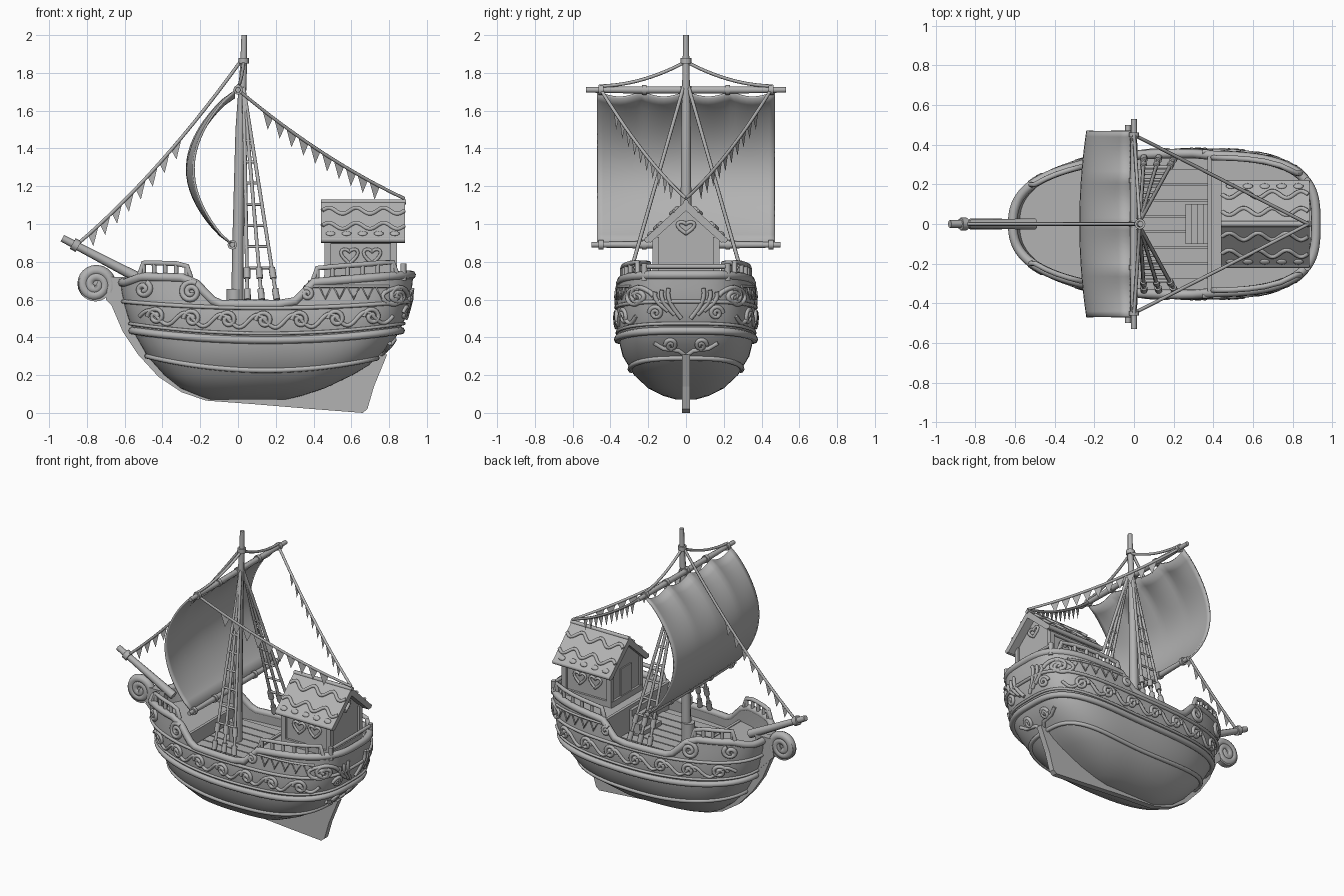
import bpy, bmesh, math
from mathutils import Vector

if "Cube" in bpy.data.objects:
    bpy.data.objects.remove(bpy.data.objects["Cube"], do_unlink=True)

grey = bpy.data.materials.new("plain grey")
grey.use_nodes = True
grey.diffuse_color = (0.45, 0.45, 0.45, 1)
grey.node_tree.nodes["Principled BSDF"].inputs["Base Color"].default_value = grey.diffuse_color
PI = math.pi


# ---- helpers ----
def add(name, data):
    ob = bpy.data.objects.new(name, data)
    data.materials.append(grey)
    bpy.context.collection.objects.link(ob)
    return ob


def mesh(name, verts, faces, solid=True):
    me = bpy.data.meshes.new(name)
    me.from_pydata([tuple(v) for v in verts], [], faces)
    if solid:
        bm = bmesh.new()
        bm.from_mesh(me)
        bmesh.ops.recalc_face_normals(bm, faces=bm.faces)
        bm.to_mesh(me)
        bm.free()
    return add(name, me)


def tube(name, paths, r, closed=False, taper=None):
    """One curve object holding several round polylines."""
    cu = bpy.data.curves.new(name, "CURVE")
    cu.dimensions = "3D"
    cu.bevel_depth, cu.bevel_resolution, cu.use_fill_caps = r, 2, True
    for path in paths:
        sp = cu.splines.new("POLY")
        sp.points.add(len(path) - 1)
        for i, p in enumerate(path):
            sp.points[i].co = (*p, 1)
            sp.points[i].radius = taper[i] if taper else 1
        sp.use_cyclic_u = closed
    return add(name, cu)


def extrude(name, outline, lo, hi, axis):
    """Extrude a closed outline: (x, z) along y, or (y, z) along x."""
    put = (lambda a, b, t: (a, t, b)) if axis == "y" else (lambda a, b, t: (t, a, b))
    n = len(outline)
    verts = [put(a, b, t) for t in (lo, hi) for a, b in outline]
    faces = [tuple(range(n)), tuple(range(n, 2 * n))]
    faces += [(i, (i + 1) % n, n + (i + 1) % n, n + i) for i in range(n)]
    return mesh(name, verts, faces)


def box(name, x, y, z):
    return extrude(name, [(x[0], z[0]), (x[1], z[0]), (x[1], z[1]), (x[0], z[1])], y[0], y[1], "y")


def interp(table, t):
    for (a, va), (b, vb) in zip(table, table[1:]):
        if t <= b:
            k = max(0, (t - a) / (b - a))
            return va + (vb - va) * k
    return table[-1][1]


def sag(a, b, drop, n=20):
    a, b = Vector(a), Vector(b)
    return [a.lerp(b, i / n) - Vector((0, 0, drop * 4 * i / n * (1 - i / n))) for i in range(n + 1)]


def spiral(cx, cz, r, turns=1.75, start=0.0, way=1, n=28):
    return [(cx + way * r * (1 - .85 * i / n) * math.cos(start + 2 * PI * turns * i / n),
             cz + r * (1 - .85 * i / n) * math.sin(start + 2 * PI * turns * i / n)) for i in range(n + 1)]


# ---- hull form: rounded bow, squarer stern ----
BOW = [(.07, -.15), (.12, -.29), (.2, -.39), (.3, -.48), (.45, -.565), (.6, -.61), (.75, -.63)]
STERN = [(.07, .25), (.1, .38), (.16, .54), (.25, .69), (.35, .8), (.45, .87), (.6, .915), (.75, .93)]
BEAM = [(.07, .05), (.09, .12), (.13, .2), (.2, .275), (.3, .335), (.4, .36), (.5, .37), (.6, .365), (.75, .35)]
RIM = [(-.6, .69), (-.52, .72), (-.3, .715), (-.22, .68), (-.15, .6), (-.1, .575), (.28, .575),
       (.35, .62), (.4, .69), (.9, .73)]
BOW_POWER, STERN_POWER = 2.5, 3.2


def form(z):
    b, s = interp(BOW, z), interp(STERN, z)
    return b, s, b + .6 * (s - b), interp(BEAM, z)


def hull_point(a, z, inset=0.0):
    b, s, mid, w = form(z)
    c, sn = math.cos(a), math.sin(a)
    power, reach = (BOW_POWER, b + inset - mid) if c >= 0 else (STERN_POWER, s - inset - mid)
    return Vector((mid + reach * abs(c) ** (2 / power),
                   math.copysign((w - inset) * abs(sn) ** (2 / power), sn), z))


def half_beam(x, z):
    b, s, mid, w = form(z)
    power, reach = (BOW_POWER, mid - b) if x < mid else (STERN_POWER, s - mid)
    return w * max(0, 1 - (abs(x - mid) / reach) ** power) ** (1 / power)


def stern_x(y, z):
    b, s, mid, w = form(z)
    return mid + (s - mid) * max(0, 1 - (abs(y) / w) ** STERN_POWER) ** (1 / STERN_POWER)


def rim(x):
    return interp(RIM, x)


def on_sides(path, out=.004):
    return [[(x, s * (half_beam(x, z) + out), z) for x, z in path] for s in (-1, 1)]


def on_stern(path):
    return [[(stern_x(y, z) + .004, s * y, z) for y, z in path] for s in (-1, 1)]


# ---- hull shell with inner bulwark ----
N = 120
angles = [2 * PI * i / N for i in range(N)]
rings = [[hull_point(a, z) for a in angles] for z in (.07, .09, .13, .2, .25, .3, .36, .42, .5)]
for part, inset in ((.35, 0), (.7, 0), (1, 0), (1, .03), (.4, .03), (0, .03)):
    rings.append([hull_point(a, .5 + part * (rim(hull_point(a, .62).x) - .5), inset) for a in angles])
faces = [(r * N + i, r * N + (i + 1) % N, (r + 1) * N + (i + 1) % N, (r + 1) * N + i)
         for r in range(len(rings) - 1) for i in range(N)]
mesh("hull", [p for ring in rings for p in ring], faces + [tuple(range(N))])


# ---- wales and rim trim ----
def around(height, out):
    path = []
    for a in angles:
        x = hull_point(a, .5).x
        for _ in range(3):
            x = hull_point(a, height(x)).x
        path.append(hull_point(a, height(x), -out))
    return path


tube("rim_trim", [around(rim, -.01)], .024, True)
tube("upper_wale", [around(lambda x: .555 + .06 * (x - .15) ** 2, .002)], .011, True)
tube("main_wale", [around(lambda x: .385 + .1 * (x - .15) ** 2, .004)], .02, True)
tube("thin_wale", [around(lambda x: .42 + .1 * (x - .15) ** 2, .002)], .009, True)
tube("lower_wale", [around(lambda x: .225 + .19 * (x - .15) ** 2, .002)], .014, True)

# ---- keel, stem and figurehead scroll ----
extrude("keel", [(-.68, .66), (-.67, .57), (-.61, .43), (-.53, .31), (-.42, .19), (-.3, .11), (-.17, .065),
                 (.1, .045), (.4, .02), (.66, 0), (.685, .02), (.72, .14), (.79, .31), (.6, .3), (0, .15),
                 (-.3, .2), (-.45, .35), (-.58, .66)], -.02, .02, "y")
tube("scroll", [[(x, 0, z) for x, z in spiral(-.755, .68, .085, 2.2, -.5, 1, 50)]], .029)
extrude("scroll_core", [(-.755 + .09 * math.cos(a), .68 + .09 * math.sin(a)) for a in angles[::5]], -.018, .018, "y")
extrude("scroll_neck", [(-.7, .6), (-.6, .5), (-.55, .72), (-.68, .72)], -.025, .025, "y")
tube("bowsprit", [[(-.93, 0, .925), (-.87, 0, .893), (-.5, 0, .7)]], .024, False, [.8, .85, 1.2])
tube("bowsprit_band", [[(-.875, 0, .897), (-.845, 0, .88)]], .032)


# ---- decks, bulkheads, planks and stairs ----
def deck(name, x0, x1, z):
    xs = [x0 + (x1 - x0) * (1 - math.cos(PI * i / 24)) / 2 for i in range(25)]
    verts = [(x, s * half_beam(x, z) * .96, z) for x in xs for s in (-1, 1)]
    mesh(name, verts, [(2 * i, 2 * i + 2, 2 * i + 3, 2 * i + 1) for i in range(24)], False)


deck("main_deck", -.3, .45, .51)
deck("fore_deck", -.585, -.2, .6)
deck("aft_deck", .38, .905, .69)
box("fore_bulkhead", (-.22, -.2), (-.31, .31), (.5, .605))
box("aft_bulkhead", (.37, .39), (-.34, .34), (.5, .7))
for i in range(7):
    y = -.24 + .08 * i
    box("deck_plank", (-.19, .37), (y - .036, y + .036), (.505, .52))
for i in range(4):
    box("stair", (.26 + .03 * i, .385), (-.1, .1), (.52, .55 + .042 * i))


# ---- side railings ----
def railing(name, x0, x1, n):
    for s in (-1, 1):
        xs = [x0 + (x1 - x0) * i / n for i in range(n + 1)]
        top = [Vector((x, s * (half_beam(x, .7) - .02), rim(x) + .075)) for x in xs]
        tube(name + "_bar", [[top[0] - Vector((.02, 0, .06))] + top + [top[-1] - Vector((-.02, 0, .06))]], .014)
        tube(name + "_posts", [[p, p - Vector((0, 0, .09))] for p in top], .012)


railing("fore_rail", -.5, -.27, 4)
railing("aft_rail", .42, .82, 5)
tube("stern_posts", [[(.875, y, .7), (.875, y, .79)] for y in (-.22, .22)], .016)
tube("stern_bar", [[(.875, y, .775) for y in (-.22, .22)]], .012)

# ---- carved hull ornament: running waves, each ending in a curl ----
def sheer(x):
    return .485 + .06 * (x - .15) ** 2


wave = []
for i in range(121):
    x = -.52 + 1.34 * i / 120
    wave.append((x, sheer(x) + .033 * math.sin(2 * PI * 7 * i / 120)))
curls = []
for i in range(7):
    x = -.435 + .191 * i
    curls += on_sides(spiral(x, sheer(x) + .005, .045, 1.5, 0, -1))
tube("wave_band", on_sides(wave), .011)
tube("wave_curls", curls, .012)
tube("fore_curls", on_sides(spiral(-.25, .64, .055, 1.8, 1)) + on_sides(spiral(-.5, .655, .04, 1.5, 2, -1)), .015)
tube("aft_curls", on_sides(spiral(.365, .63, .03, 1.5, 1, -1)) + on_sides(spiral(.85, .62, .05)), .013)
flags = []
for i in range(5):
    x = .43 + .075 * i
    flags += on_sides([(x, .668), (x + .065, .668), (x + .033, .605)])
tube("hull_pennants", flags, .007, True)
tube("hull_pennant_line", on_sides([(.4 + .04 * i, .67) for i in range(11)]), .008)

# leaf sprays and curls on the stern
sprays = []
for k in range(3):
    sprays += on_stern([(.025 + .035 * k + .07 * math.sin(PI * .6 * t / 8), .5 + .02 * k + (.16 - .03 * k) * t / 8)
                        for t in range(9)])
tube("stern_leaves", sprays, .012)
tube("stern_curls", on_stern(spiral(.16, .53, .035)) + on_stern(spiral(.27, .61, .05, 1.7, 1, -1))
     + on_stern(spiral(.08, .36, .03)) + on_stern([(.0, .3), (.04, .33), (.12, .34), (.17, .37)]), .012)

# ---- cabin ----
extrude("cabin", [(-.16, .69), (.16, .69), (.16, .93), (0, 1.08), (-.16, .93)], .47, .83, "x")
extrude("cabin_roof", [(0, 1.125), (.21, .93), (.19, .9), (0, 1.07), (-.19, .9), (-.21, .93)], .44, .885, "x")
box("cabin_base", (.455, .845), (-.175, .175), (.69, .73))
for x in (.475, .825):
    for y in (-.16, .16):
        box("corner_post", (x - .017, x + .017), (y - .017, y + .017), (.7, .93))
box("cabin_door", (.462, .472), (-.06, .06), (.73, .92))
heart = [(.045 * math.sin(a) ** 3, .0028 * (13 * math.cos(a) - 5 * math.cos(2 * a) - 2 * math.cos(3 * a)))
         for a in angles[::5]]
for s in (-1, 1):
    tube("side_hearts", [[(cx + u, s * .163, .835 + v) for u, v in heart] for cx in (.59, .71)], .009, True)
    tube("cabin_beam", [[(.47, s * .165, .91), (.83, s * .165, .91)]], .014)
tube("gable_heart", [[(.835, u, .985 + v * .8) for u, v in heart]], .01, True)


def roof_y(z):
    return .21 * (1.125 - z) / .195 + .003


for s in (-1, 1):
    icing = []
    for z0 in (1.07, .99):
        zs = [z0 + .016 * math.sin(2 * PI * 3 * i / 42) for i in range(43)]
        icing.append([(.445 + .435 * i / 42, s * roof_y(z), z) for i, z in enumerate(zs)])
    tube("roof_icing", icing, .011)
    tube("roof_eave", [[(.44, s * .205, .917), (.885, s * .205, .917)]], .016)
    for i in range(5):
        bpy.ops.mesh.primitive_uv_sphere_add(segments=10, ring_count=6, location=(.49 + .085 * i, s * roof_y(.95), .95))
        ob = bpy.context.object
        ob.name, ob.scale, ob.rotation_euler = "roof_button", (.026, .018, .009), (-s * .75, 0, 0)
        ob.data.materials.append(grey)
tube("roof_ridge", [[(.44, 0, 1.117), (.89, 0, 1.117)]], .014)

# ---- mast and yards ----
tube("mast", [[(-.005, 0, .5), (0, 0, .9), (.012, 0, 1.5), (.03, 0, 1.85), (.033, 0, 2)]], .03, False,
     [1.1, 1, .85, .6, .5])
tube("mast_foot", [[(-.02, 0, .5), (-.02, 0, .655)]], .042)
tube("mast_band", [[(.03, 0, 1.85), (.03, 0, 1.88)], [(.012, 0, 1.69), (.012, 0, 1.73)]], .028)
for name, x, z, w in (("upper", 0, 1.71, .53), ("lower", -.03, .89, .5)):
    tube(name + "_yard", [[(x, y * w, z) for y in (-1, -.5, .5, 1)]], .019, False, [.75, 1, 1, .75])
    tube(name + "_yard_bands", [[(x, y - .012, z), (x, y + .012, z)] for y in (-.45, -.22, 0, .22, .45)], .026)

# ---- billowing sail ----
rows, cols, verts = 20, 32, []
for r in range(rows + 1):
    t = r / rows
    for c in range(cols + 1):
        u = 2 * c / cols - 1
        dip = .03 * abs(math.sin(2 * PI * u)) * (1 - t) ** 3
        belly = (.24 - .035 * u * u) * math.sin(PI * t) ** .8
        verts.append((-.02 - .02 * t - belly, .47 * u, 1.7 - .8 * t - dip))
W = cols + 1
sail = mesh("sail", verts, [(r * W + c, r * W + c + 1, (r + 1) * W + c + 1, (r + 1) * W + c)
                            for r in range(rows) for c in range(cols)])
mod = sail.modifiers.new("thickness", "SOLIDIFY")
mod.thickness, mod.offset = .012, 0


# ---- rigging and pennant lines ----
def pennants(name, path, first, last, size):
    verts = []
    for a, b in list(zip(path, path[1:]))[first:last]:
        mid = a.lerp(b, .5)
        verts += [a.lerp(b, .05), a.lerp(b, .95), mid - Vector((0, 0, size))]
    mesh(name, verts, [(i, i + 1, i + 2) for i in range(0, len(verts), 3)], False)


stay = sag((.02, 0, 1.87), (-.86, 0, .885), .06, 14)
tube("fore_stay", [stay], .009)
pennants("fore_pennants", stay, 5, 13, .085)
for s in (-1, 1):
    line = sag((0, s * .45, 1.71), (.88, 0, 1.135), .04, 14)
    tube("aft_stay", [line], .009)
    pennants("aft_pennants", line, 2, 12, .085)
    tube("yard_lift", [sag((.03, 0, 1.86), (0, s * .46, 1.73), .03)], .009)
    shrouds = [sag((.03, s * .015, 1.72), (x, s * .335, .6), 0) for x in (.05, .125, .205)]
    tube("shrouds", shrouds, .01)
    tube("ratlines", [[sh[k] for sh in shrouds] for k in range(5, 18, 2)], .008)
    tube("deadeyes", [[sh[i], sh[i + 1]] for sh in shrouds for i in (17, 19)], .018)

# ---- smooth shading with sharp edges kept ----
bpy.ops.object.select_all(action="DESELECT")
for ob in bpy.context.scene.objects:
    if ob.type == "MESH" and len(ob.data.polygons) > 20:
        ob.select_set(True)
        bpy.context.view_layer.objects.active = ob
bpy.ops.object.shade_smooth_by_angle(angle=math.radians(35))
